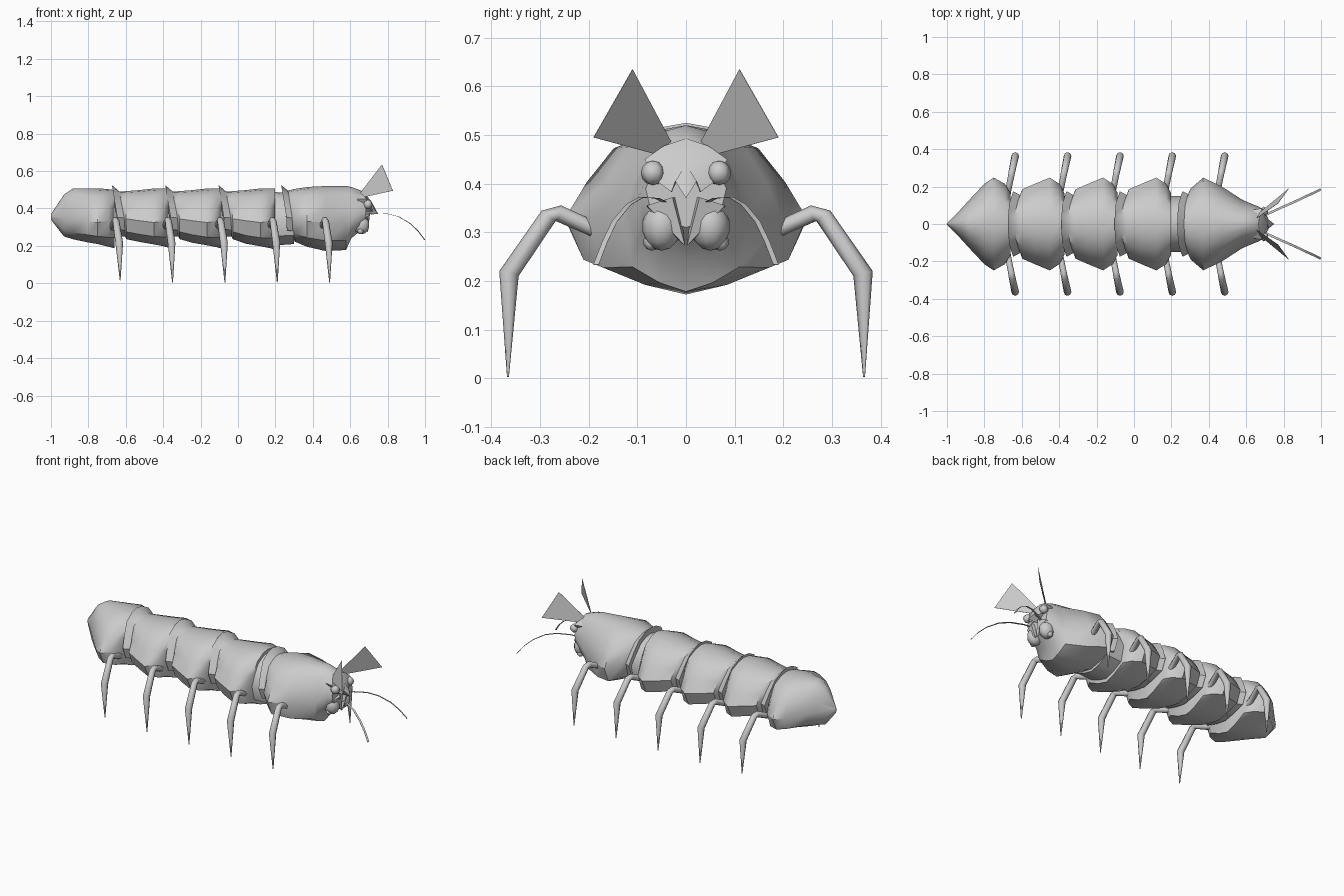
import bpy, bmesh, math
from mathutils import Vector

if "Cube" in bpy.data.objects:
    bpy.data.objects.remove(bpy.data.objects["Cube"])

grey = bpy.data.materials.new("shell grey")
grey.diffuse_color = (0.6, 0.6, 0.6, 1)
grey.use_nodes = True
grey.node_tree.nodes["Principled BSDF"].inputs["Base Color"].default_value = grey.diffuse_color


def finish(name, bm, angle=35):
    bmesh.ops.recalc_face_normals(bm, faces=bm.faces)
    me = bpy.data.meshes.new(name)
    bm.to_mesh(me)
    bm.free()
    me.materials.append(grey)
    ob = bpy.data.objects.new(name, me)
    bpy.context.collection.objects.link(ob)
    bpy.ops.object.select_all(action='DESELECT')
    ob.select_set(True)
    bpy.context.view_layer.objects.active = ob
    if angle:
        bpy.ops.object.shade_smooth_by_angle(angle=math.radians(angle))
    return ob


def loft(bm, rings):
    rows = [[bm.verts.new(p) for p in r] for r in rings]
    n = len(rows[0])
    for a, b in zip(rows, rows[1:]):
        for i in range(n):
            j = (i + 1) % n
            bm.faces.new((a[i], a[j], b[j], b[i]))
    bm.faces.new(rows[0][::-1])
    bm.faces.new(rows[-1])


def section(x, w, top, side, low, lean=0.0):
    """Shell cross-section; lean pushes the flanks forward."""
    up, dn = top - side, side - low
    half = [(0, top), (.27 * w, top - .05 * up), (.6 * w, top - .23 * up),
            (.82 * w, side + .4 * up), (w, side), (.85 * w, side - .64 * dn),
            (.42 * w, side - .87 * dn), (0, low)]
    pts = half + [(-y, z) for y, z in half[-2:0:-1]]
    return [(x + lean * min(1, 1.5 * (top - z) / (top - low)), y, z) for y, z in pts]


def shell(name, rows, angle=42):
    bm = bmesh.new()
    loft(bm, [section(*r) for r in rows])
    return finish(name, bm, angle)


def tube(bm, path, radii, sides=8):
    pts = [Vector(p) for p in path]
    rings = []
    for i, p in enumerate(pts):
        d = (pts[min(i + 1, len(pts) - 1)] - pts[max(i - 1, 0)]).normalized()
        u = d.cross(Vector((1, 0, 0))).normalized()
        v = d.cross(u)
        rings.append([p + radii[i] * (u * math.cos(t) + v * math.sin(t))
                      for t in (2 * math.pi * k / sides for k in range(sides))])
    loft(bm, rings)


def ball(name, loc, scale, u=10, v=7):
    bm = bmesh.new()
    bmesh.ops.create_uvsphere(bm, u_segments=u, v_segments=v, radius=1)
    for p in bm.verts:
        p.co = Vector(loc) + p.co * Vector(scale)
    return finish(name, bm, 60)


# Tail: wedge ending in an upright edge
shell("tail", [(-1.0, .003, .37, .36, .34), (-.93, .075, .475, .352, .25),
               (-.88, .13, .508, .342, .235), (-.80, .215, .508, .33, .218),
               (-.75, .248, .508, .325, .21), (-.69, .215, .503, .335, .195),
               (-.66, .165, .498, .345, .187)])

# Three overlapping body shells, each with a flared rear collar
for i in range(3):
    o = i * .285
    dz = -.005 * i
    shell(f"body_segment_{i + 1}",
          [(-.674 + o, .175, .525, .352, .25, .03), (-.635 + o, .155, .492, .35, .25, .03),
           (-.607 + o, .185, .492, .345, .236, .01), (-.53 + o, .215, .498, .335, .222 + dz),
           (-.45 + o, .248, .507, .325, .208 + dz), (-.398 + o, .214, .508, .335, .198 + dz),
           (-.372 + o, .165, .508, .345, .19 + dz)])

# Link hidden between last body shell and head
shell("neck", [(.17, .15, .49, .34, .20), (.30, .15, .48, .34, .21)])

# Head shell with chin
shell("head", [(.231, .175, .525, .352, .25, .03), (.268, .16, .495, .35, .24, .025),
               (.295, .19, .503, .345, .222, .01), (.37, .248, .515, .33, .195),
               (.47, .2, .52, .325, .172), (.578, .13, .52, .32, .178),
               (.605, .118, .515, .34, .24), (.66, .096, .495, .375, .285),
               (.685, .083, .47, .39, .31)])

# Brow plate tapering into a pointed nose
bm = bmesh.new()
outline = [(.665, 0, .493), (.672, .045, .478), (.685, .085, .45), (.70, .06, .405),
           (.718, .03, .383), (.722, .022, .405), (.75, 0, .37)]
full = outline + [(x, -y, z) for x, y, z in outline[-2:0:-1]]
rim = [bm.verts.new(p) for p in full]
back = [bm.verts.new((.64, y * .9, z)) for x, y, z in full]
mid = bm.verts.new((.712, 0, .44))
for i in range(len(rim)):
    j = (i + 1) % len(rim)
    bm.faces.new((rim[i], rim[j], mid))
    bm.faces.new((rim[j], rim[i], back[i], back[j]))
finish("brow_plate", bm, 40)

for s, side in ((-1, "right"), (1, "left")):
    # Eyes and mouth parts
    ball(f"{side}_eye", (.695, s * .068, .422), (.025, .025, .025), 6, 6)
    ball(f"{side}_jaw", (.66, s * .05, .312), (.045, .04, .05))
    ball(f"{side}_palp", (.655, s * .07, .28), (.018, .018, .018), 6, 5)

    # Pointed mandible
    bm = bmesh.new()
    base = [bm.verts.new(p) for p in ((.64, s * .012, .37), (.705, s * .028, .372),
                                      (.69, s * .08, .355), (.64, s * .08, .345))]
    tip = bm.verts.new((.695, s * .002, .272))
    bm.faces.new(base)
    for i in range(4):
        bm.faces.new((base[i], base[(i + 1) % 4], tip))
    finish(f"{side}_mandible", bm, 0)

    # Thin ear fan
    bm = bmesh.new()
    fan = [Vector(p) for p in ((.655, s * .03, .485), (.77, s * .11, .635),
                               (.828, s * .19, .495), (.67, s * .06, .46))]
    off = Vector((.0005, -s * .0005, 0))
    loft(bm, [[p - off for p in fan], [p + off for p in fan]])
    finish(f"{side}_ear_fan", bm, 0)

    # Flat ribbon antenna
    bm = bmesh.new()
    path = [(.67, .03, .355), (.73, .06, .370), (.80, .092, .372), (.86, .118, .357),
            (.92, .147, .322), (.965, .167, .28), (1.0, .185, .233)]
    rings = []
    for x, y, z in path:
        a, b = Vector((-.0025, s * .0055, 0)), Vector((.0003, 0, .0004))
        c = Vector((x - .0025, s * y, z))
        rings.append([c - a - b, c + a - b, c + a + b, c - a + b])
    loft(bm, rings)
    finish(f"{side}_antenna", bm)

    # Five bent legs per side
    for k in range(5):
        x = -.63 + .28 * k
        bm = bmesh.new()
        tube(bm, [(x - .043, s * .175, .300), (x - .026, s * .262, .339),
                  (x - .022, s * .283, .333), (x - .005, s * .364, .215),
                  (x, s * .366, .003 if k else .015)],
             [.016, .017, .018, .0205, .002])
        finish(f"{side}_leg_{k + 1}", bm, 50)
        # Short stub joining the leg to the belly
        bm = bmesh.new()
        tube(bm, [(x - .056, s * .11, .28), (x - .041, s * .19, .307)], [.018, .017])
        finish(f"{side}_leg_stub_{k + 1}", bm, 50)
